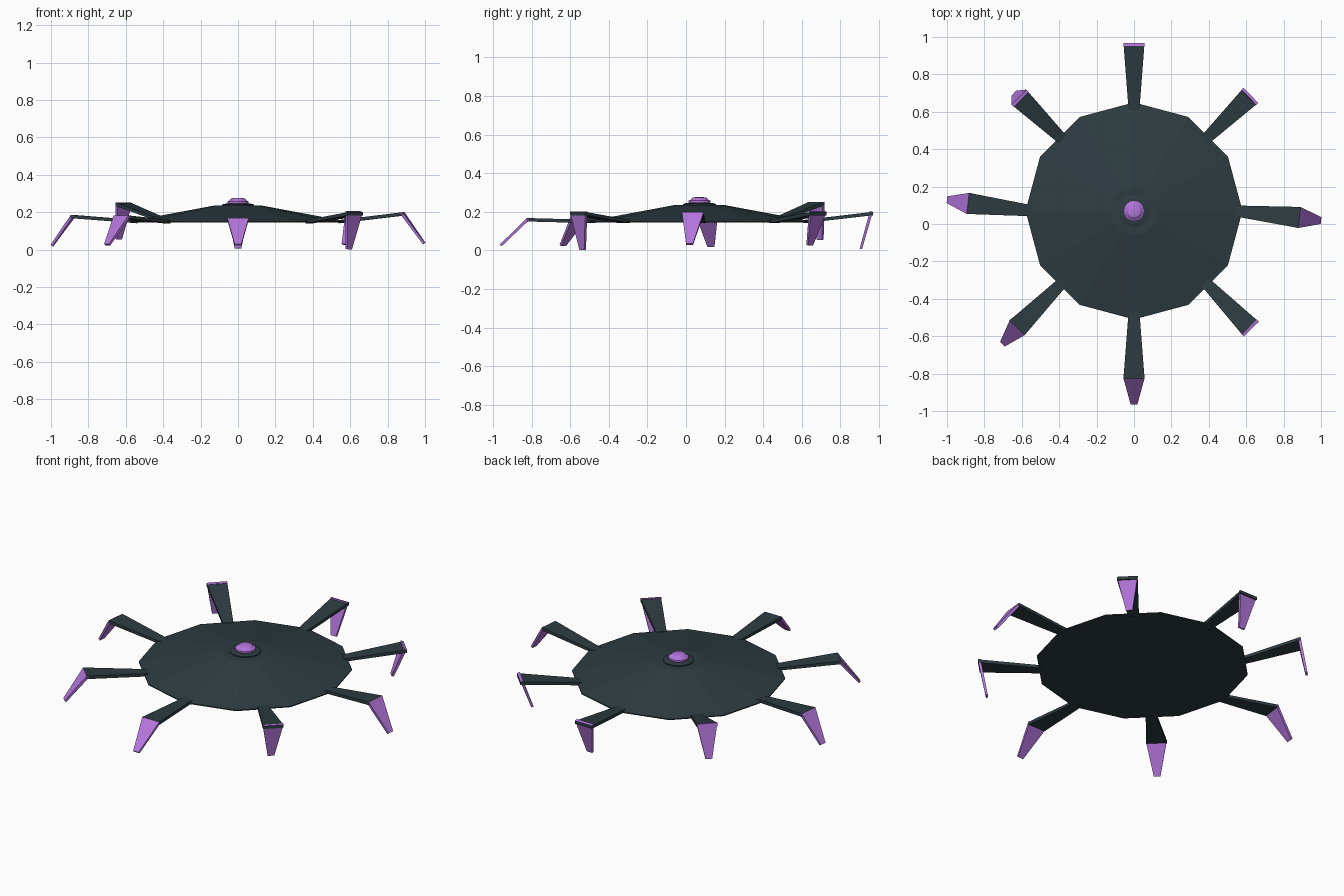
import bpy, bmesh, math
from mathutils import Vector

if "Cube" in bpy.data.objects:
    bpy.data.objects.remove(bpy.data.objects["Cube"])

def material(name, rgb):
    m = bpy.data.materials.new(name)
    m.diffuse_color = (*rgb, 1)
    m.use_nodes = True
    m.node_tree.nodes["Principled BSDF"].inputs["Base Color"].default_value = m.diffuse_color
    return m

DARK = material("dark slate", (0.027, 0.045, 0.053))
PURPLE = material("bright purple", (0.46, 0.18, 0.72))
CENTRE = Vector((0, 0.07, 0))

def finish(bm, name, mat):
    bmesh.ops.recalc_face_normals(bm, faces=bm.faces)
    me = bpy.data.meshes.new(name)
    bm.to_mesh(me)
    bm.free()
    me.materials.append(mat)
    ob = bpy.data.objects.new(name, me)
    bpy.context.collection.objects.link(ob)
    return ob

def lathe(name, profile, sides, mat):
    """Closed solid turned about the body axis from (radius, z) pairs."""
    bm = bmesh.new()
    rings = [[bm.verts.new(CENTRE + Vector((r * math.cos(math.tau * i / sides),
                                            r * math.sin(math.tau * i / sides), z)))
              for i in range(sides)] for r, z in profile]
    for lo, hi in zip(rings, rings[1:]):
        for i in range(sides):
            j = (i + 1) % sides
            bm.faces.new((lo[i], lo[j], hi[j], hi[i]))
    bm.faces.new(rings[0][::-1])
    bm.faces.new(rings[-1])
    return finish(bm, name, mat)

def plate(name, a, b, wa, wb, ta, tb, side, inward, mat):
    """Tapered slab whose outer face runs from a to b."""
    bm = bmesh.new()
    ends = []
    for p, w, t in ((a, wa, ta), (b, wb, tb)):
        ends.append([bm.verts.new(p + side * s * w / 2 + inward * d * t)
                     for s, d in ((-1, 0), (1, 0), (1, 1), (-1, 1))])
    for i in range(4):
        j = (i + 1) % 4
        bm.faces.new((ends[0][i], ends[0][j], ends[1][j], ends[1][i]))
    bm.faces.new(ends[0])
    bm.faces.new(ends[1])
    return finish(bm, name, mat)

# Body disc, collar and central dome
lathe("body_disc", [(0.58, 0.145), (0.58, 0.151), (0.13, 0.235)], 12, DARK)
lathe("dome_collar", [(0.085, 0.23), (0.085, 0.241), (0.066, 0.246)], 16, DARK)
lathe("dome", [(0.05, 0.238), (0.056, 0.25), (0.056, 0.258), (0.048, 0.262),
               (0.034, 0.274), (0.012, 0.277)], 16, PURPLE)

# Legs: hip angle, knee position, foot tip position
LEGS = {
    "front": (270, (0, -0.825, 0.168), (0, -0.965, 0.03)),
    "front_right": (315, (0.627, -0.562, 0.2), (0.597, -0.54, 0.002)),
    "right": (0, (0.885, 0.035, 0.2), (1.0, 0.018, 0.037)),
    "back_right": (45, (0.625, 0.688, 0.2), (0.575, 0.645, 0.025)),
    "back": (90, (0, 0.968, 0.2), (0, 0.912, 0.006)),
    "back_left": (135, (-0.615, 0.678, 0.252), (-0.642, 0.7, 0.056)),
    "left": (180, (-0.888, 0.11, 0.186), (-1.0, 0.13, 0.025)),
    "front_left": (225, (-0.625, -0.555, 0.183), (-0.703, -0.642, 0.03)),
}
for name, (angle, knee, tip) in LEGS.items():
    a = math.radians(angle)
    hip = CENTRE + Vector((0.54 * math.cos(a), 0.54 * math.sin(a), 0.158))
    knee, tip = Vector(knee), Vector(tip)
    out = knee - hip
    out.z = 0
    side = out.normalized().cross(Vector((0, 0, 1)))
    inward = side.cross((tip - knee).normalized())
    if inward.dot(out) > 0:
        inward = -inward
    plate(name + "_upper_leg", hip, knee, 0.058, 0.113, 0.017, 0.018,
          side, Vector((0, 0, -1)), DARK)
    plate(name + "_foot", knee, tip, 0.113, 0.036, 0.016, 0.013, side, inward, PURPLE)
